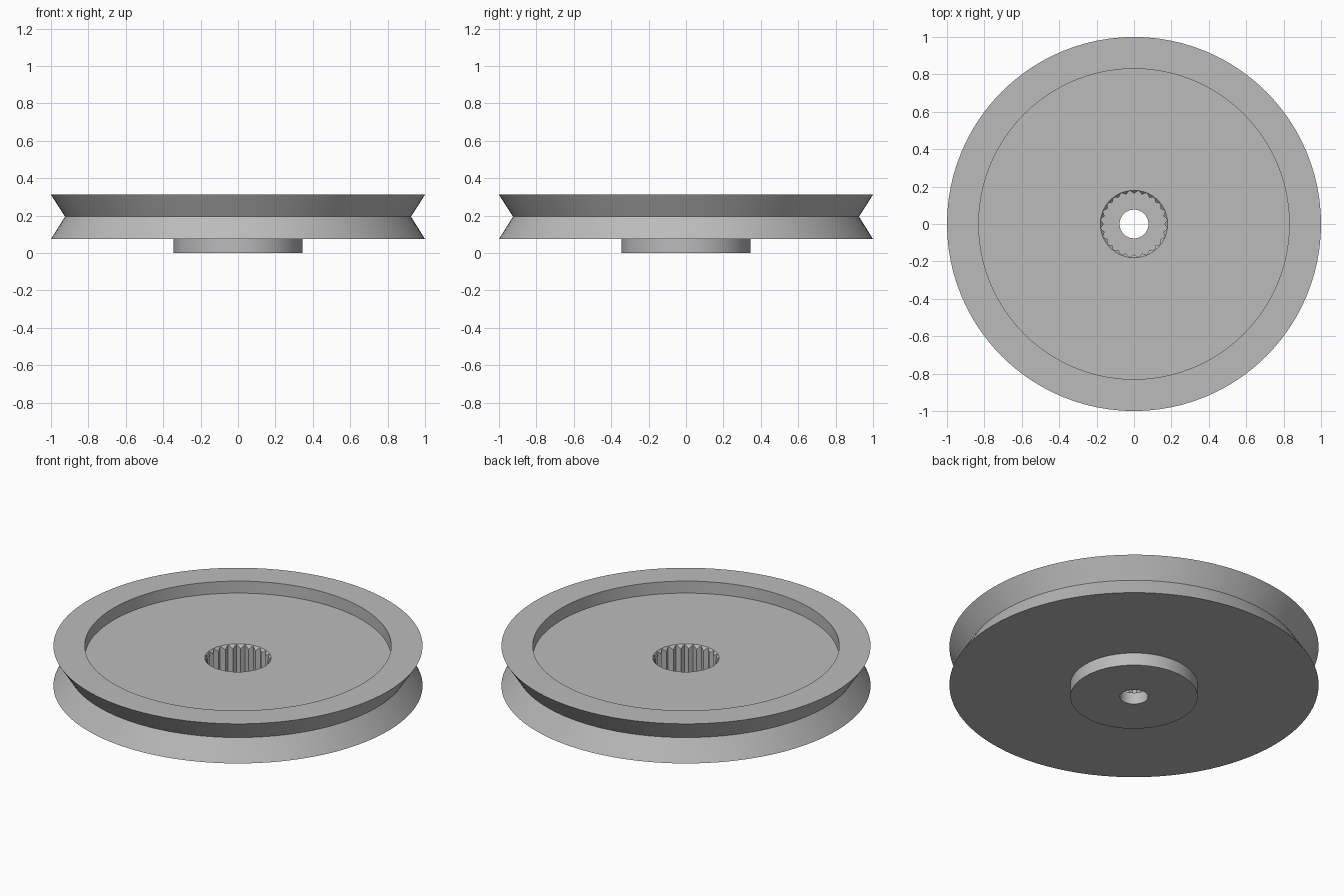
import bpy
import bmesh
from math import cos, sin, pi, radians

SEGMENTS = 96
TEETH = 24
ROOT, TIP = 0.18, 0.163
FLOOR, SOCKET_FLOOR = 0.24, 0.07

if "Cube" in bpy.data.objects:
    bpy.data.objects.remove(bpy.data.objects["Cube"])

# Material
grey = bpy.data.materials.new("plain_grey")
grey.use_nodes = True
colour = (0.5, 0.5, 0.5, 1)
grey.diffuse_color = colour
grey.node_tree.nodes["Principled BSDF"].inputs["Base Color"].default_value = colour


def circle(radius, z):
    """A plain ring of the turned profile."""
    return lambda i: (radius, z)


def spline(bevelled):
    """A toothed ring; its upper edge follows a conical lead-in."""
    def point(i):
        step = SEGMENTS // TEETH
        phase = abs((i % step) / step * 2 - 1)
        radius = TIP + (ROOT - 0.001 - TIP) * (1 - phase)
        return radius, FLOOR - (ROOT - radius) * 1.2 if bevelled else SOCKET_FLOOR
    return point


def loft(name, rings):
    """Joins the rings, and the last to the first, into a closed solid."""
    bm = bmesh.new()
    loops = []
    for ring in rings:
        loop = []
        for i in range(SEGMENTS):
            a = 2 * pi * i / SEGMENTS
            r, z = ring(i)
            loop.append(bm.verts.new((r * cos(a), r * sin(a), z)))
        loops.append(loop)
    for k, low in enumerate(loops):
        high = loops[(k + 1) % len(loops)]
        for i in range(SEGMENTS):
            j = (i + 1) % SEGMENTS
            bm.faces.new((low[i], low[j], high[j], high[i]))
    bmesh.ops.recalc_face_normals(bm, faces=bm.faces)
    mesh = bpy.data.meshes.new(name)
    bm.to_mesh(mesh)
    bm.free()
    mesh.materials.append(grey)
    obj = bpy.data.objects.new(name, mesh)
    bpy.context.collection.objects.link(obj)
    return obj


# Grooved wheel with hub, recessed face, splined socket and screw hole
wheel = loft("pulley_wheel", [
    circle(0.077, 0), circle(0.345, 0), circle(0.345, 0.075),
    circle(1, 0.075), circle(0.925, 0.195), circle(1, 0.312),
    circle(0.83, 0.312), circle(0.83, FLOOR), circle(ROOT, FLOOR),
    spline(True), spline(False), circle(0.077, SOCKET_FLOOR),
])
bpy.context.view_layer.objects.active = wheel
wheel.select_set(True)
bpy.ops.object.shade_smooth_by_angle(angle=radians(20))
